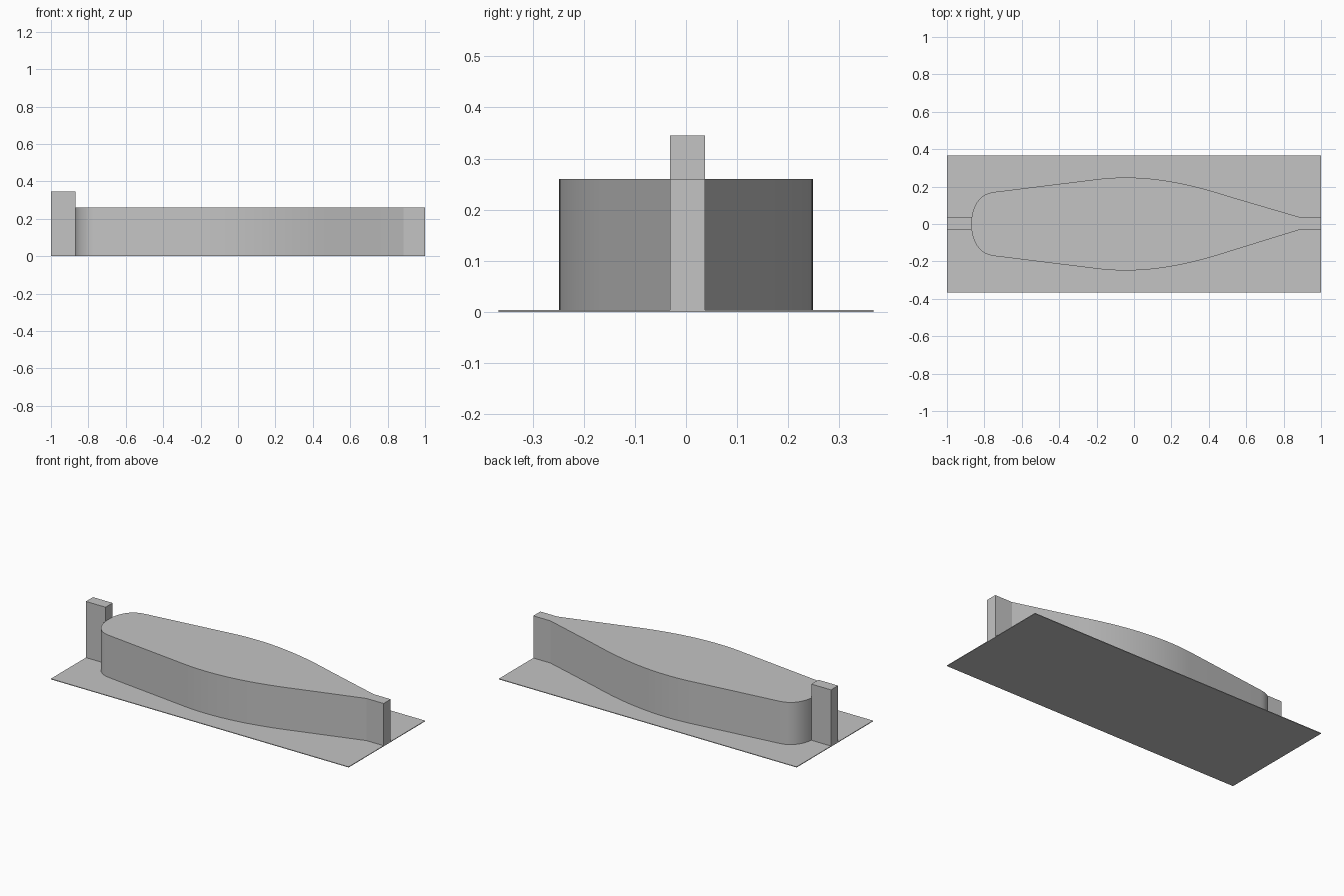
import bpy
import bmesh
from mathutils import Vector
from mathutils.geometry import interpolate_bezier

cube = bpy.data.objects.get("Cube")
if cube:
    bpy.data.objects.remove(cube, do_unlink=True)

grey = bpy.data.materials.new("mid grey")
grey.use_nodes = True
colour = (0.55, 0.55, 0.55, 1.0)
grey.diffuse_color = colour
grey.node_tree.nodes["Principled BSDF"].inputs["Base Color"].default_value = colour


def prism(name, outline, bottom, top):
    """Extrude a plan outline upward into a closed solid."""
    bm = bmesh.new()
    base = bm.faces.new([bm.verts.new((x, y, bottom)) for x, y in outline])
    walls = bmesh.ops.extrude_face_region(bm, geom=[base])
    raised = [v for v in walls["geom"] if isinstance(v, bmesh.types.BMVert)]
    bmesh.ops.translate(bm, verts=raised, vec=(0, 0, top - bottom))
    bmesh.ops.recalc_face_normals(bm, faces=bm.faces)
    mesh = bpy.data.meshes.new(name)
    bm.to_mesh(mesh)
    bm.free()
    mesh.materials.append(grey)
    obj = bpy.data.objects.new(name, mesh)
    bpy.context.collection.objects.link(obj)
    return obj


def rectangle(x0, x1, y0, y1):
    return [(x0, y0), (x1, y0), (x1, y1), (x0, y1)]


def curve(points, steps):
    """Sample a cubic curve through two ends and two handles."""
    return [(p.x, p.y) for p in interpolate_bezier(*[Vector((x, y, 0)) for x, y in points], steps)]


# Thin ground plate
prism("base_plate", rectangle(-1, 1, -0.367, 0.367), 0, 0.004)

# Tall post in front of the rounded nose
prism("nose_post", rectangle(-1, -0.868, -0.031, 0.037), 0.002, 0.345)

# Body outline: rounded nose, straight flank, curved shoulder, tapered tail
nose = curve([(-0.87, 0), (-0.87, 0.09), (-0.83, 0.165), (-0.74, 0.172)], 14)
shoulder = curve([(-0.2, 0.239), (0.02, 0.266), (0.24, 0.235), (0.5, 0.15)], 24)
side = nose + shoulder
left_edge = side + [(0.885, 0.037), (1, 0.037)]
right_edge = [(x, -y) for x, y in side[1:]] + [(0.885, -0.031), (1, -0.031)]
body = prism("streamlined_body", left_edge + right_edge[::-1], 0.002, 0.26)

# Smooth walls with crisp top and tail edges
bpy.ops.object.select_all(action='DESELECT')
body.select_set(True)
bpy.context.view_layer.objects.active = body
bpy.ops.object.shade_smooth_by_angle(angle=0.26)
